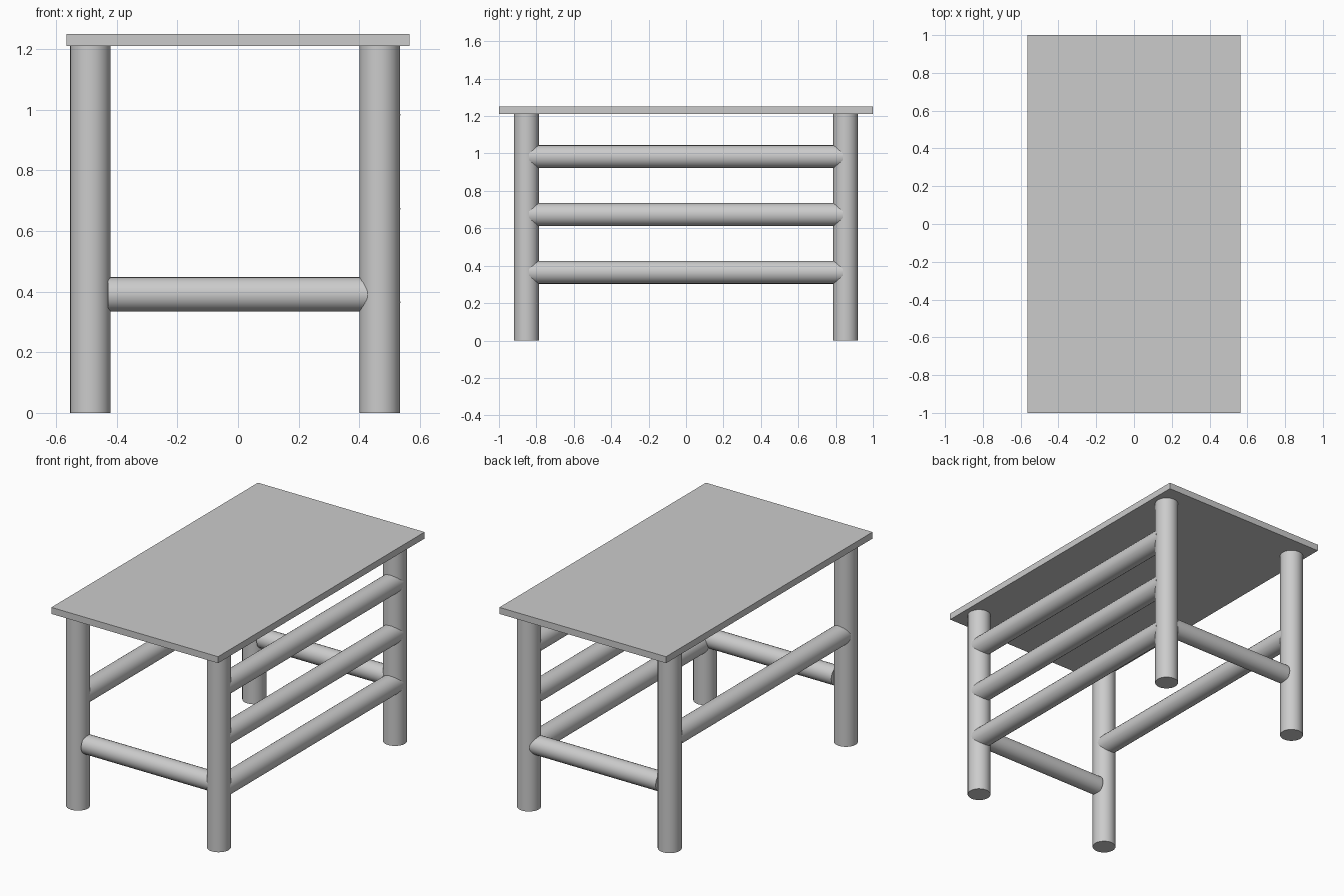
import bpy
import math

if "Cube" in bpy.data.objects:
    bpy.data.objects.remove(bpy.data.objects["Cube"])

TOP_Z = 1.25
THICK = 0.04
LEFT_X, RIGHT_X, LEG_Y = -0.487, 0.467, 0.853


def rod(name, center, radius, length, rotation=(0, 0, 0)):
    bpy.ops.mesh.primitive_cylinder_add(
        vertices=24, radius=radius, depth=length, location=center, rotation=rotation)
    obj = bpy.context.object
    obj.name = name
    bpy.ops.object.shade_smooth_by_angle(angle=math.radians(40))
    return obj


# Table top
bpy.ops.mesh.primitive_cube_add(size=1, location=(0, 0, TOP_Z - THICK / 2))
top = bpy.context.object
top.name = "table_top"
top.scale = (1.13, 2.0, THICK)

# Legs and short end stretchers
leg_height = TOP_Z - THICK
for end, side in (("front", -1), ("back", 1)):
    for hand, x in (("left", LEFT_X), ("right", RIGHT_X)):
        rod(f"{end}_{hand}_leg", (x, side * LEG_Y, leg_height / 2), 0.067, leg_height)
    rod(f"{end}_stretcher", (0, side * 0.85, 0.391), 0.057, 0.858, (0, math.pi / 2, 0))

# Three long rails on the right side
for label, z in (("lower", 0.365), ("middle", 0.673), ("upper", 0.983)):
    rod(f"right_{label}_rail", (0.474, 0, z), 0.0615, 1.68, (math.pi / 2, 0, 0))

# Single long rail on the left side
rod("left_rail", (-0.484, 0, 0.673), 0.0615, 1.68, (math.pi / 2, 0, 0))
